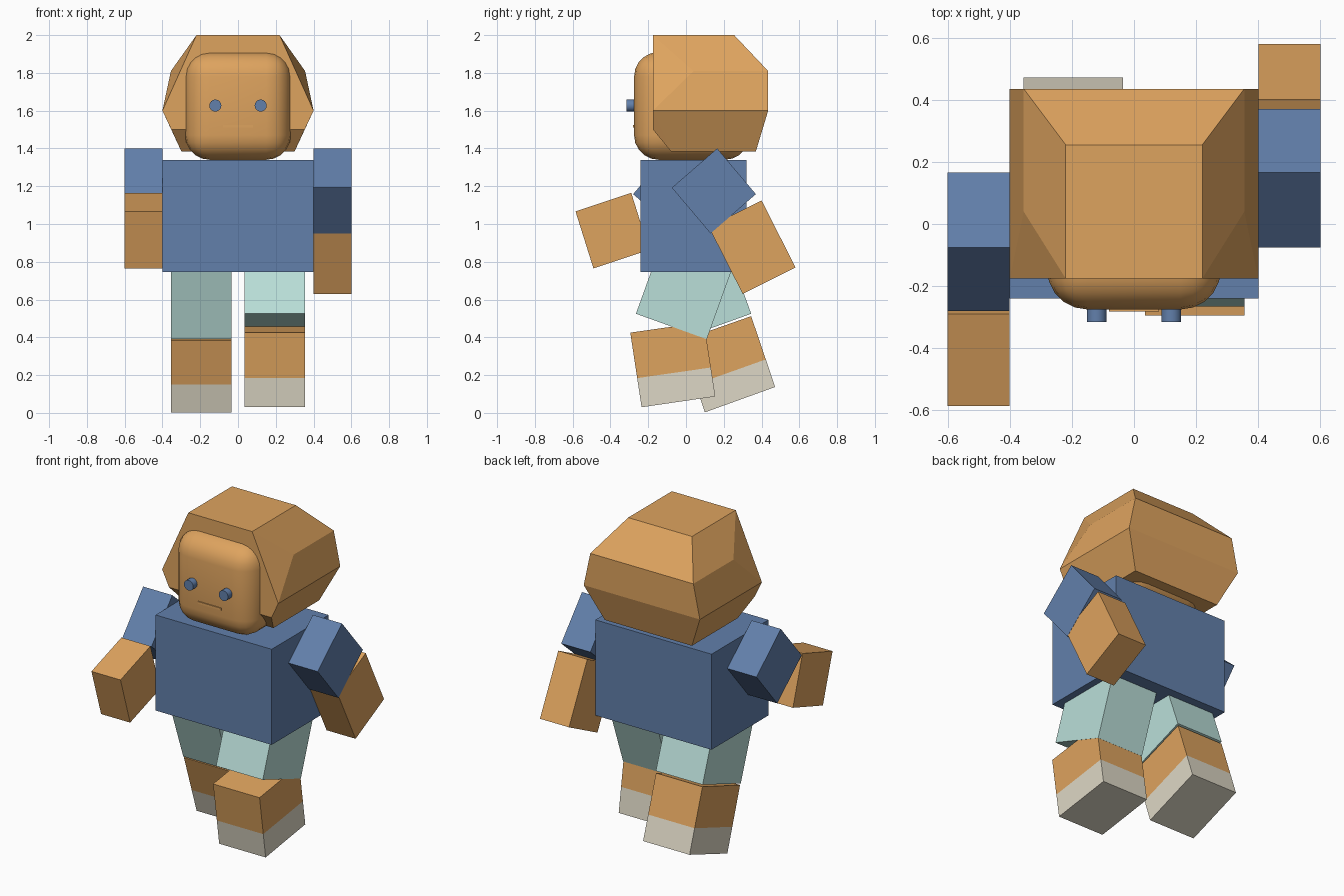
import bpy, bmesh, math
from mathutils import Matrix

if "Cube" in bpy.data.objects:
    bpy.data.objects.remove(bpy.data.objects["Cube"])


def material(name, rgb):
    m = bpy.data.materials.new(name)
    m.diffuse_color = (*rgb, 1)
    m.use_nodes = True
    m.node_tree.nodes["Principled BSDF"].inputs["Base Color"].default_value = m.diffuse_color
    return m


TAN = material("tan", (0.73, 0.367, 0.113))
BLUE = material("blue", (0.122, 0.214, 0.406))
MINT = material("mint", (0.492, 0.738, 0.694))
CREAM = material("cream", (0.73, 0.683, 0.562))


def finish(name, bm, mat):
    bmesh.ops.recalc_face_normals(bm, faces=bm.faces)
    me = bpy.data.meshes.new(name)
    bm.to_mesh(me)
    bm.free()
    me.materials.append(mat)
    ob = bpy.data.objects.new(name, me)
    bpy.context.collection.objects.link(ob)
    return ob


def prism(name, x0, x1, quad, mat):
    """Side outline of (y, z) points, extruded from x0 to x1."""
    bm = bmesh.new()
    a = [bm.verts.new((x0, y, z)) for y, z in quad]
    b = [bm.verts.new((x1, y, z)) for y, z in quad]
    bm.faces.new(a)
    bm.faces.new(b)
    n = len(quad)
    for i in range(n):
        j = (i + 1) % n
        bm.faces.new((a[i], a[j], b[j], b[i]))
    return finish(name, bm, mat)


def mix(p, q, t):
    return tuple(u + (v - u) * t for u, v in zip(p, q))


def shin(side, x0, x1, top_a, top_b, bot_b, bot_a):
    """Lower leg with the shoe taking the bottom part."""
    a, b = mix(bot_a, top_a, 0.39), mix(bot_b, top_b, 0.39)
    prism(side + "_lower_leg", x0, x1, (top_a, top_b, b, a), TAN)
    prism(side + "_shoe", x0, x1, (a, b, bot_b, bot_a), CREAM)


# Torso
prism("torso", -0.4, 0.4, [(-0.24, 0.745), (0.32, 0.745), (0.32, 1.34), (-0.24, 1.34)], BLUE)

# Arms: sleeves mirror each other about y = 0.045
sleeve = [(0.165, 1.40), (-0.075, 1.192), (0.13, 0.95), (0.37, 1.158)]
prism("right_sleeve", 0.4, 0.601, sleeve, BLUE)
prism("left_sleeve", -0.601, -0.4, [(0.09 - y, z) for y, z in sleeve], BLUE)
prism("right_forearm", 0.4, 0.6, [(0.40, 1.125), (0.58, 0.77), (0.30, 0.63), (0.12, 0.985)], TAN)
prism("left_forearm", -0.6, -0.4, [(-0.29, 1.165), (-0.585, 1.067), (-0.49, 0.765), (-0.195, 0.863)], TAN)

# Legs: thighs mirror each other about y = 0.04
thigh = [(-0.265, 0.525), (0.11, 0.39), (0.245, 0.765), (-0.13, 0.90)]
prism("right_thigh", 0.034, 0.356, thigh, MINT)
prism("left_thigh", -0.356, -0.034, [(0.08 - y, z) for y, z in thigh], MINT)
shin("right", 0.035, 0.355, (-0.295, 0.425), (0.095, 0.48), (0.155, 0.087), (-0.235, 0.03))
shin("left", -0.355, -0.035, (-0.025, 0.382), (0.345, 0.512), (0.472, 0.137), (0.10, 0.003))

# Head: rounded block
bm = bmesh.new()
bmesh.ops.create_cube(bm, size=1)
bmesh.ops.scale(bm, vec=(0.56, 0.61, 0.57), verts=bm.verts)
bmesh.ops.translate(bm, vec=(0, 0.03, 1.625), verts=bm.verts)
bmesh.ops.bevel(bm, geom=bm.edges[:], offset=0.13, segments=5, profile=0.5, affect='EDGES')
for f in bm.faces:
    f.smooth = True
finish("head", bm, TAN)

# Hair: faceted shell around the head, open-faced at the front
half = [(0.22, -0.175, 2.0), (0.22, 0.255, 2.0),
        (0.355, 0.04, 1.81), (0.355, 0.435, 1.81),
        (0.4, -0.175, 1.6), (0.4, 0.435, 1.6),
        (0.353, -0.175, 1.5), (0.3, -0.08, 1.385), (0.3, 0.37, 1.385)]
bm = bmesh.new()
for x, y, z in half:
    bm.verts.new((x, y, z))
    bm.verts.new((-x, y, z))
bmesh.ops.convex_hull(bm, input=bm.verts[:])
bmesh.ops.dissolve_limit(bm, angle_limit=0.01, verts=bm.verts[:], edges=bm.edges[:])
finish("hair", bm, TAN)

# Eyes: short pegs facing forward
for side, x in (("left", -0.12), ("right", 0.12)):
    bm = bmesh.new()
    bmesh.ops.create_cone(bm, cap_ends=True, segments=16, radius1=0.032, radius2=0.032, depth=0.1,
                          matrix=Matrix.Translation((x, -0.265, 1.627)) @ Matrix.Rotation(math.pi / 2, 4, 'X'))
    for f in bm.faces:
        f.smooth = len(f.verts) == 4
    ob = finish(side + "_eye", bm, BLUE)
    for e in ob.data.edges:
        e.use_edge_sharp = abs(ob.data.vertices[e.vertices[0]].co.y - ob.data.vertices[e.vertices[1]].co.y) < 0.01

# Mouth: thin plate
prism("mouth", -0.08, 0.08, [(-0.281, 1.511), (-0.273, 1.511), (-0.273, 1.525), (-0.281, 1.525)], TAN)
